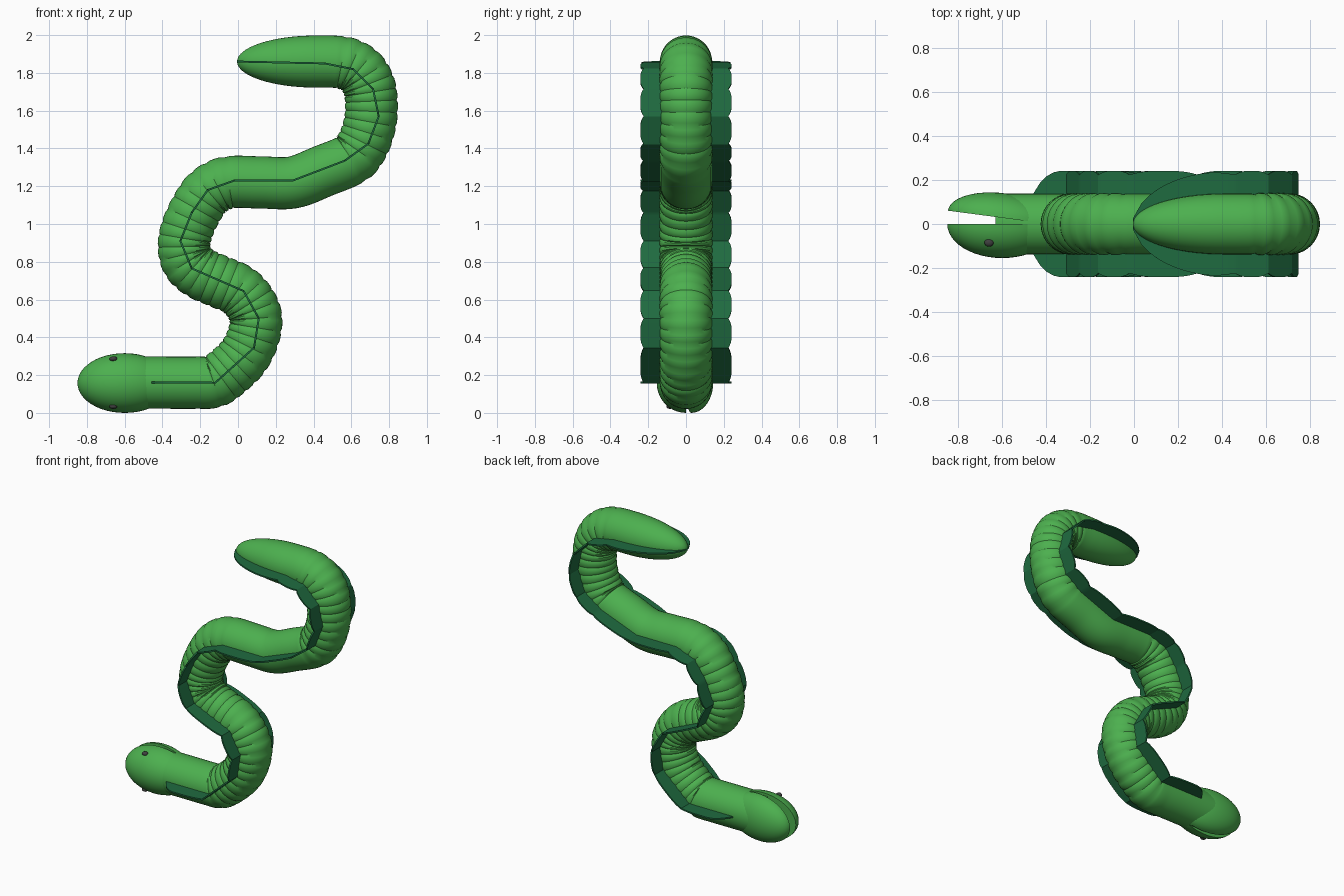
import bpy, bmesh, math
from mathutils import Vector, Matrix

if "Cube" in bpy.data.objects:
    bpy.data.objects.remove(bpy.data.objects["Cube"])


def material(name, rgb):
    m = bpy.data.materials.new(name)
    m.diffuse_color = (*rgb, 1)
    m.use_nodes = True
    m.node_tree.nodes["Principled BSDF"].inputs["Base Color"].default_value = m.diffuse_color
    return m


SKIN = material("skin_green", (0.073, 0.434, 0.078))
FIN = material("fin_green", (0.0137, 0.147, 0.051))
DARK = material("eye_dark", (0.05, 0.05, 0.05))


def finish(bm, name, mat, angle=35):
    bmesh.ops.recalc_face_normals(bm, faces=bm.faces)
    me = bpy.data.meshes.new(name)
    bm.to_mesh(me)
    bm.free()
    ob = bpy.data.objects.new(name, me)
    bpy.context.collection.objects.link(ob)
    me.materials.append(mat)
    bpy.ops.object.select_all(action='DESELECT')
    ob.select_set(True)
    bpy.context.view_layer.objects.active = ob
    bpy.ops.object.shade_smooth_by_angle(angle=math.radians(angle))
    return ob


def loft(bm, rings):
    """Skin closed rings of points and cap both ends."""
    rows = [[bm.verts.new(p) for p in r] for r in rings]
    n = len(rows[0])
    for a, b in zip(rows, rows[1:]):
        for i in range(n):
            j = (i + 1) % n
            bm.faces.new((a[i], a[j], b[j], b[i]))
    bm.faces.new(rows[0])
    bm.faces.new(rows[-1])


def catmull(pts, steps):
    out = []
    for i in range(len(pts) - 1):
        a, b, c, d = (pts[max(i - 1, 0)], pts[i], pts[i + 1],
                      pts[min(i + 2, len(pts) - 1)])
        for k in range(steps):
            t = k / steps
            out.append(0.5 * (2 * b + (c - a) * t + (2 * a - 5 * b + 4 * c - d) * t * t
                              + (3 * b - a - 3 * c + d) * t ** 3))
    return out + [pts[-1]]


# body: round tube along the winding centre line, tapering to the tail
R, TAIL = 0.138, 0.42
path = [(-0.63, 0.16), (-0.4, 0.16), (-0.22, 0.16), (-0.13, 0.165), (-0.05, 0.22),
        (0.03, 0.30), (0.08, 0.40), (0.095, 0.50), (0.065, 0.58), (0.0, 0.65),
        (-0.10, 0.695), (-0.20, 0.74), (-0.265, 0.80), (-0.285, 0.88), (-0.27, 0.97),
        (-0.22, 1.08), (-0.155, 1.17), (-0.05, 1.22), (0.12, 1.22), (0.29, 1.22),
        (0.45, 1.28), (0.60, 1.345), (0.665, 1.43), (0.70, 1.54), (0.706, 1.65),
        (0.69, 1.74), (0.64, 1.815), (0.55, 1.855), (0.42, 1.86)]
STEP = 8
pts = catmull([Vector((x, 0, z)) for x, z in path], STEP)
# shallow creases between the body rings where it bends
radii = []
for i in range(len(pts)):
    bend = 3 <= i / STEP <= 17 or 21 <= i / STEP <= 27
    radii.append(R + (0.002 - (0.006 if i % 4 == 0 else 0)) if bend else R)
for k in range(1, 17):
    a = k / 16 * math.pi / 2
    pts.append(Vector((0.415 - TAIL * math.sin(a), 0, 1.86)))
    radii.append(max(R * math.cos(a), 0.004))
rings, SIDES = [], 40
for i, (p, r) in enumerate(zip(pts, radii)):
    t = (pts[min(i + 1, len(pts) - 1)] - pts[max(i - 1, 0)]).normalized()
    side, y = Vector((-t.z, 0, t.x)), Vector((0, 1, 0))
    rings.append([p + r * (math.cos(q) * side + math.sin(q) * y)
                  for q in (2 * math.pi * s / SIDES for s in range(SIDES))])
bm = bmesh.new()
loft(bm, rings)
finish(bm, "body", SKIN)


# jaws: two half ellipsoids, the +y one swung open
def jaw(name, sign, depth, turn):
    bm = bmesh.new()
    bmesh.ops.create_uvsphere(bm, u_segments=40, v_segments=24, radius=1)
    bmesh.ops.rotate(bm, verts=bm.verts, matrix=Matrix.Rotation(math.pi / 2, 3, 'Y'))
    bmesh.ops.scale(bm, verts=bm.verts, vec=(0.25, depth, 0.158))
    bmesh.ops.bisect_plane(bm, geom=bm.verts[:] + bm.edges[:] + bm.faces[:],
                           dist=1e-5, plane_co=(0, 0, 0), plane_no=(0, -sign, 0),
                           clear_outer=True)
    bmesh.ops.holes_fill(bm, edges=[e for e in bm.edges if e.is_boundary])
    bmesh.ops.translate(bm, verts=bm.verts, vec=(-0.6, 0, 0.158))
    if turn:
        bmesh.ops.translate(bm, verts=bm.verts, vec=(0, 0.015, 0))
        bmesh.ops.rotate(bm, verts=bm.verts, cent=(-0.5, 0.015, 0.158),
                         matrix=Matrix.Rotation(-turn, 3, 'Z'))
    finish(bm, name, SKIN)


jaw("upper_jaw", -1, 0.155, 0)
jaw("lower_jaw", 1, 0.112, math.radians(7.5))

# eyes
for name, s in (("eye_a", 1), ("eye_b", -1)):
    bm = bmesh.new()
    bmesh.ops.create_uvsphere(bm, u_segments=16, v_segments=10, radius=0.02)
    bmesh.ops.scale(bm, verts=bm.verts, vec=(1.05, 0.9, 0.65))
    bmesh.ops.translate(bm, verts=bm.verts, vec=(-0.66, -0.085, 0.16 + s * 0.126))
    finish(bm, name, DARK)

# fin: thin ribbon through the body, scalloped at each bend, rounded at both ends
line = [(-0.49, 0.16), (-0.12, 0.16), (0.085, 0.345), (0.11, 0.50), (0.03, 0.645),
        (-0.245, 0.765), (-0.305, 0.91), (-0.245, 1.06), (-0.16, 1.18), (-0.02, 1.23),
        (0.29, 1.23), (0.565, 1.335), (0.69, 1.425), (0.745, 1.57), (0.715, 1.715),
        (0.61, 1.82), (0.46, 1.85), (-0.005, 1.86)]
line = [Vector((x, 0, z)) for x, z in line]
W, T, STEPS = 0.242, 0.005, 12


def rounded(d, length):
    s = min(d / length, 1)
    return math.sqrt(max(1 - (1 - s) ** 2, 0))


rings = []
for i in range(len(line) - 1):
    a, b = line[i], line[i + 1]
    for k in range(STEPS + (i == len(line) - 2)):
        t = k / STEPS
        p = a.lerp(b, t)
        w = W - 0.018 * abs(2 * t - 1) ** 3
        w *= rounded((p - line[0]).length, 0.16) * rounded((p - line[-1]).length, 0.45)
        w = max(w, 0.025)
        d = (b - a).normalized()
        if k == 0 and i:
            d = (d + (a - line[i - 1]).normalized()).normalized()
        n = Vector((-d.z, 0, d.x)) * T
        y = Vector((0, w, 0))
        rings.append([p + n - y, p + n + y, p - n + y, p - n - y])
bm = bmesh.new()
loft(bm, rings)
finish(bm, "fin", FIN, 20)
